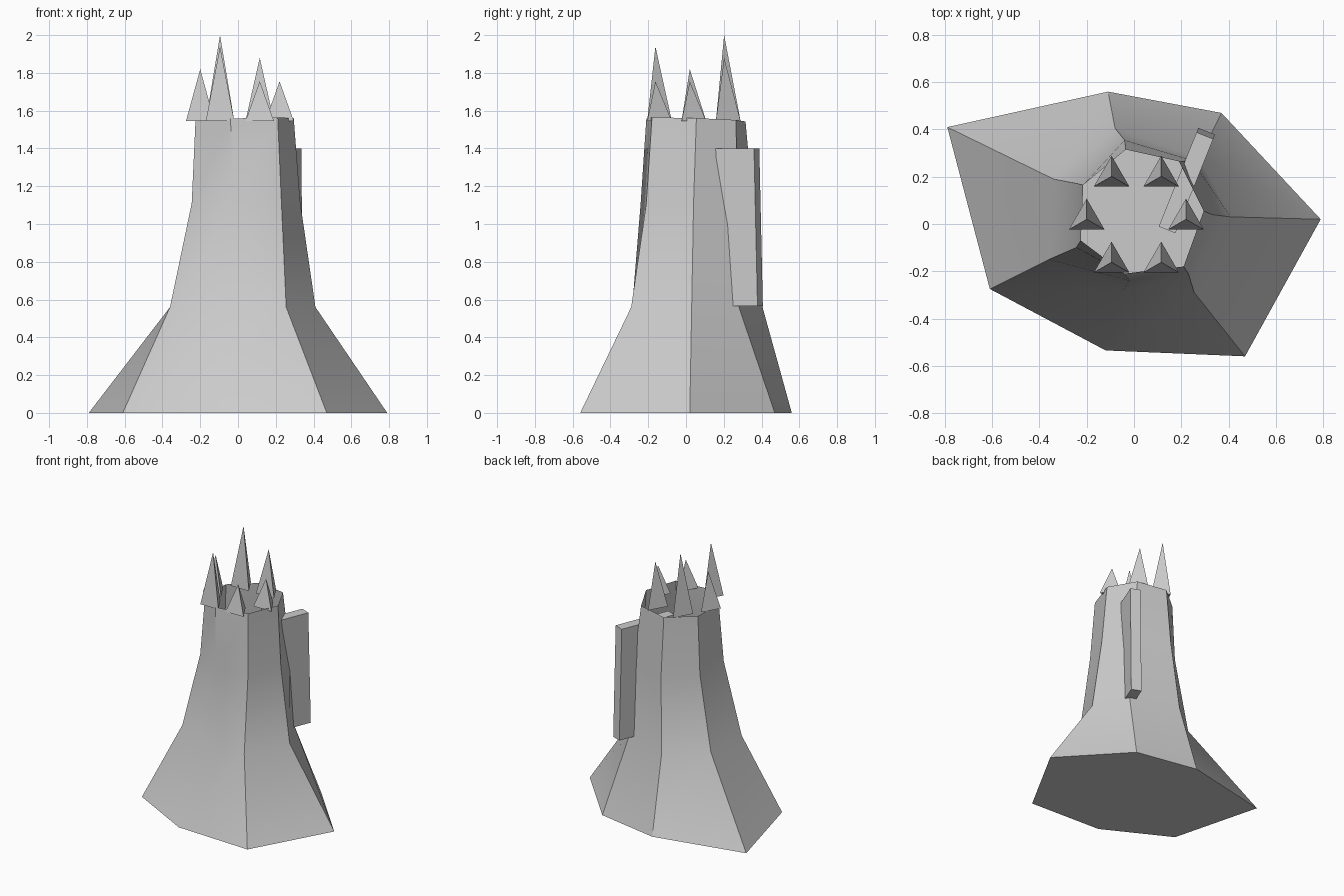
import bpy, math
from mathutils import Vector

cube = bpy.data.objects.get("Cube")
if cube:
    bpy.data.objects.remove(cube, do_unlink=True)

# single grey stone colour
stone = bpy.data.materials.new("grey stone")
stone.use_nodes = True
GREY = (0.6, 0.6, 0.6, 1)
stone.diffuse_color = GREY
bsdf = next(n for n in stone.node_tree.nodes if n.type == 'BSDF_PRINCIPLED')
bsdf.inputs["Base Color"].default_value = GREY


def make(name, verts, faces, smooth=False):
    mesh = bpy.data.meshes.new(name)
    mesh.from_pydata(verts, [], faces)
    mesh.materials.append(stone)
    obj = bpy.data.objects.new(name, mesh)
    bpy.context.collection.objects.link(obj)
    if smooth:
        bpy.ops.object.select_all(action='DESELECT')
        obj.select_set(True)
        bpy.context.view_layer.objects.active = obj
        bpy.ops.object.shade_smooth_by_angle(angle=math.radians(30))
    return obj


def loft(rings):
    """Join stacked rings into walls, counter-clockwise seen from above."""
    n = len(rings[0])
    verts = [v for ring in rings for v in ring]
    faces = [(k * n + i, k * n + (i + 1) % n, (k + 1) * n + (i + 1) % n, (k + 1) * n + i)
             for k in range(len(rings) - 1) for i in range(n)]
    return verts, faces


# flared, irregular seven-sided tower, open at the top
outlines = [
    (0.0, [(-.61, -.275), (-.12, -.535), (.47, -.56), (.79, .02), (.37, .47), (-.11, .56), (-.79, .41)]),
    (0.56, [(-.36, -.15), (-.05, -.285), (.255, -.29), (.41, .03), (.275, .28), (-.08, .405), (-.34, .19)]),
    (1.11, [(-.245, -.1), (-.02, -.24), (.23, -.21), (.33, .04), (.245, .27), (-.04, .355), (-.235, .17)]),
    (1.55, [(-.225, -.07), (-.04, -.21), (.21, -.18), (.295, .055), (.19, .265), (-.035, .315), (-.215, .165)]),
]
verts, faces = loft([[(x, y, z) for x, y in ring] for z, ring in outlines])
# the rim is slightly tilted
for i in range(len(verts) - 7, len(verts)):
    x, y, z = verts[i]
    verts[i] = (x, y, z + 0.03 * x - 0.03 * (y - 0.1))
faces.append(tuple(reversed(range(7))))
make("tower_body", verts, faces, smooth=True)

# buttress plate piercing the back left wall
along = Vector((0.372, 0.928, 0))
across = Vector((0.928, -0.372, 0))
inner = Vector((0.14, -0.025, 0))
rings = []
for z, shift in ((0.565, 0.02), (1.4, 0.0)):
    base = inner + along * shift + Vector((0, 0, z))
    rings.append([base + along * a + across * c
                  for a, c in ((0, -.038), (0, .038), (.43, .038), (.43, -.038))])
verts, faces = loft(rings)
faces += [(3, 2, 1, 0), (4, 5, 6, 7)]
make("buttress_plate", verts, faces)

# ring of three-sided spikes of uneven height, counter-clockwise from the left side
tips = [1.755, 1.88, 2.0, 1.82, 1.94, 1.755]
for k, tip in enumerate(tips):
    a = k * math.pi / 3
    cx, cy = 0.01 + 0.21 * math.cos(a), 0.02 + 0.21 * math.sin(a)
    base = [(cx + 0.087 * math.cos(t), cy + 0.087 * math.sin(t), 1.545)
            for t in (math.pi / 2 + j * math.tau / 3 for j in range(3))]
    make(f"spike_{k + 1}", base + [(cx, cy, tip)],
         [(2, 1, 0), (0, 1, 3), (1, 2, 3), (2, 0, 3)])
